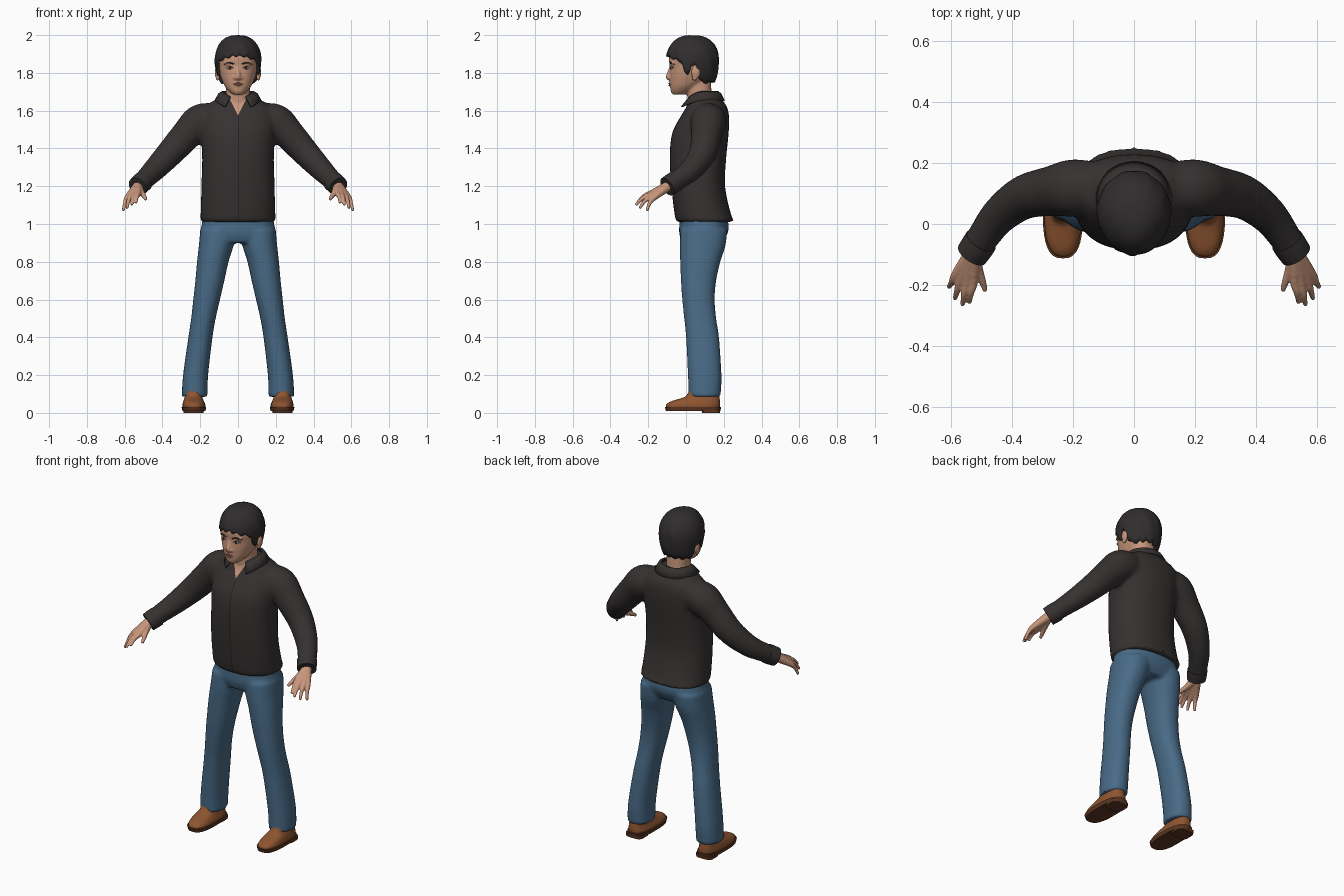
import bpy, bmesh, math
from mathutils import Vector, Matrix
from mathutils.bvhtree import BVHTree

cube = bpy.data.objects.get("Cube")
if cube:
    bpy.data.objects.remove(cube)


def material(name, rgb):
    m = bpy.data.materials.new(name)
    m.use_nodes = True
    m.diffuse_color = (*rgb, 1)
    node = m.node_tree.nodes["Principled BSDF"]
    node.inputs["Base Color"].default_value = (*rgb, 1)
    node.inputs["Roughness"].default_value = 0.8
    return m


SHIRT = material("shirt charcoal", (.037, .031, .031))
SEAM = material("seam black", (.015, .013, .013))
DENIM = material("denim blue", (.065, .145, .24))
SKIN = material("skin", (.58, .31, .2))
HAIR = material("hair black", (.03, .026, .027))
LEATHER = material("shoe brown", (.27, .09, .03))
SOLE = material("sole brown", (.11, .038, .016))
LIP = material("lip", (.4, .16, .11))
EYE = material("eye white", (.55, .5, .46))


def finish(name, bm, *mats, voxel=0, smooth=4, angle=50):
    """Turn a bmesh into an object; voxel welds overlapping pieces into one skin."""
    bmesh.ops.recalc_face_normals(bm, faces=bm.faces)
    me = bpy.data.meshes.new(name)
    bm.to_mesh(me)
    bm.free()
    ob = bpy.data.objects.new(name, me)
    bpy.context.collection.objects.link(ob)
    if voxel:
        rem = ob.modifiers.new("weld", 'REMESH')
        rem.mode, rem.voxel_size = 'VOXEL', voxel
        sm = ob.modifiers.new("soften", 'SMOOTH')
        sm.factor, sm.iterations = .5, smooth
        dg = bpy.context.evaluated_depsgraph_get()
        me = bpy.data.meshes.new_from_object(ob.evaluated_get(dg))
        ob.modifiers.clear()
        ob.data = me
    me.materials.clear()
    for m in mats:
        me.materials.append(m)
    bpy.ops.object.select_all(action='DESELECT')
    ob.select_set(True)
    bpy.context.view_layer.objects.active = ob
    bpy.ops.object.shade_smooth_by_angle(angle=math.radians(angle))
    return ob


def spline(rows, n):
    """Catmull-Rom interpolation of equal-length tuples."""
    rows = [Vector(r) for r in rows]
    pad = [rows[0]] + rows + [rows[-1]]
    out = []
    for a, b, c, d in zip(pad, pad[1:], pad[2:], pad[3:]):
        for i in range(n):
            t = i / n
            out.append((b * 2 + (c - a) * t + (a * 2 - b * 5 + c * 4 - d) * t * t
                        + (b * 3 - a - c * 3 + d) * t ** 3) / 2)
    return out + [rows[-1]]


def skin(bm, rings):
    rings = [[bm.verts.new(p) for p in r] for r in rings]
    k = len(rings[0])
    for a, b in zip(rings, rings[1:]):
        for i in range(k):
            bm.faces.new((a[i], a[(i + 1) % k], b[(i + 1) % k], b[i]))
    bm.faces.new(rings[0])
    bm.faces.new(rings[-1])


def stack(bm, rows, p=2.3, side=1, n=4, seg=32):
    """Level cross-sections, each row is z, x from, x to, y from, y to."""
    rings = []
    for z, x0, x1, y0, y1 in spline(rows, n):
        ring = []
        for i in range(seg):
            c, s = math.cos(i * math.tau / seg), math.sin(i * math.tau / seg)
            x = (x0 + x1) / 2 + (x1 - x0) / 2 * math.copysign(abs(c) ** (2 / p), c)
            y = (y0 + y1) / 2 + (y1 - y0) / 2 * math.copysign(abs(s) ** (2 / p), s)
            ring.append((side * x, y, z))
        rings.append(ring)
    skin(bm, rings)


def tube(bm, rows, side=1, n=4, seg=14):
    """Round limb along a path, each row is x, y, z, radius."""
    pts = spline(rows, n)
    rings = []
    for i, q in enumerate(pts):
        d = (pts[min(i + 1, len(pts) - 1)] - pts[max(i - 1, 0)]).to_3d()
        u = d.cross(Vector((0, 1, .3))).normalized()
        v = d.cross(u).normalized()
        ring = []
        for j in range(seg):
            a = j * math.tau / seg
            w = q.to_3d() + (u * math.cos(a) + v * math.sin(a)) * q[3]
            ring.append((side * w.x, w.y, w.z))
        rings.append(ring)
    skin(bm, rings)


def ball(bm, centre, radii):
    mat = Matrix.Translation(centre) @ Matrix.Diagonal((*radii, 1))
    bmesh.ops.create_uvsphere(bm, u_segments=20, v_segments=12, radius=1, matrix=mat)


def mirrored(rows):
    return [(z, -x, x, y0, y1) for z, x, y0, y1 in rows]


# Shirt: body and sleeves welded together
bm = bmesh.new()
stack(bm, mirrored([(1.01, .2, -.052, .258), (1.06, .198, -.062, .236), (1.2, .194, -.078, .207),
                    (1.35, .19, -.086, .213), (1.48, .197, -.074, .226), (1.57, .2, -.028, .228),
                    (1.62, .175, .002, .217), (1.655, .125, .012, .192), (1.685, .085, .022, .165)]))
for side in (1, -1):
    tube(bm, [(.12, .12, 1.555, .085), (.2, .118, 1.54, .095), (.27, .108, 1.475, .083), (.36, .088, 1.375, .073),
              (.44, .03, 1.29, .062), (.49, -.035, 1.24, .054), (.525, -.09, 1.205, .052)], side, seg=20)
shirt = finish("shirt", bm, SHIRT, SKIN, SEAM, voxel=.012, smooth=6)

# Open neck and front seam, cut into the shirt faces
bm = bmesh.new()
bm.from_mesh(shirt.data)
cuts = [((0, 0, 1.575), (1, 0, -.5)), ((0, 0, 1.575), (-1, 0, -.5)), ((0, 0, 0), (1, 0, 0)), ((.005, 0, 0), (1, 0, 0))]
for co, no in cuts:
    bmesh.ops.bisect_plane(bm, geom=bm.verts[:] + bm.edges[:] + bm.faces[:], plane_co=co, plane_no=no)
for f in bm.faces:
    c = f.calc_center_median()
    if c.y < .1 and abs(c.x) < .5 * (c.z - 1.575):
        f.material_index = 1
    elif c.y < 0 and 0 < c.x < .005 and 1.02 < c.z < 1.58:
        f.material_index = 2
bm.to_mesh(shirt.data)
bm.free()

# Folded collar
bm = bmesh.new()
strip = []
N = 28
for i in range(N + 1):
    a = math.radians(-62 + 304 * i / N)
    c, s = math.cos(a), math.sin(a)
    front = max(0, -s) ** 2
    strip.append([bm.verts.new(p) for p in (
        (.082 * c, .09 + .078 * s, 1.70 - .035 * front),
        (.1 * c, .09 + .092 * s, 1.69 - .04 * front),
        (.122 * c + .012 * front * math.copysign(1, c), .09 + (.112 + .02 * front) * s, 1.652 - .04 * front))])
for a, b in zip(strip, strip[1:]):
    for k in range(2):
        bm.faces.new((a[k], b[k], b[k + 1], a[k + 1]))
collar = finish("collar", bm, SHIRT)
thick = collar.modifiers.new("cloth", 'SOLIDIFY')
thick.thickness, thick.offset = .008, 0

# Jeans: hips and both legs welded together
bm = bmesh.new()
stack(bm, mirrored([(1.07, .18, -.03, .2), (1.0, .192, -.035, .226), (.95, .196, -.036, .22), (.9, .17, -.02, .19)]))
for side in (1, -1):
    stack(bm, [(.97, .005, .2, -.03, .22), (.88, .025, .208, -.033, .208), (.8, .05, .217, -.031, .182),
               (.7, .072, .226, -.027, .16), (.6, .095, .237, -.02, .152), (.5, .118, .248, -.01, .16),
               (.4, .135, .263, 0, .175), (.2, .158, .291, .01, .188), (.085, .162, .298, .014, .183)], 2.2, side)
finish("jeans", bm, DENIM, voxel=.011, smooth=5)

# Left and right parts
for side, label in ((1, "left"), (-1, "right")):
    bm = bmesh.new()
    tube(bm, [(.502, -.055, 1.226, .055), (.515, -.075, 1.214, .055), (.532, -.1, 1.198, .053)], side, seg=24)
    finish(label + "_cuff", bm, SHIRT)

    bm = bmesh.new()
    wrist = (.53, -.095, 1.2, .027)
    fingers = [((.527, -.185, 1.163), (.54, -.258, 1.112)), ((.547, -.185, 1.157), (.563, -.266, 1.1)),
               ((.567, -.178, 1.149), (.588, -.246, 1.083)), ((.583, -.165, 1.143), (.608, -.207, 1.07))]
    for knuckle, tip in fingers:
        mid = (Vector(knuckle) + Vector(tip)) / 2 + Vector((.002, -.005, .007))
        tube(bm, [wrist, (*knuckle, .0165), (*mid, .011), (*tip, .0075)], side)
    tube(bm, [wrist, (.512, -.15, 1.168, .017), (.497, -.19, 1.147, .012), (.488, -.22, 1.13, .008)], side)
    finish(label + "_hand", bm, SKIN, voxel=.004, smooth=4)

    bm = bmesh.new()
    stack(bm, [(.022, .174, .292, -.104, .177), (.042, .173, .294, -.106, .18), (.06, .18, .29, -.082, .18),
               (.075, .186, .285, -.035, .178), (.09, .19, .281, .0, .176), (.13, .195, .278, .022, .172)], 2.6, side)
    finish(label + "_shoe", bm, LEATHER)
    bm = bmesh.new()
    stack(bm, [(.01, .172, .294, -.106, .182), (.032, .168, .299, -.113, .186)], 2.7, side, 1)
    stack(bm, [(0, .182, .288, .085, .18), (.02, .18, .29, .08, .182)], 4, side, 1)
    finish(label + "_sole", bm, SOLE)

    bm = bmesh.new()
    ball(bm, (side * .109, .052, 1.803), (.014, .024, .036))
    ball(bm, (side * .108, .046, 1.775), (.01, .014, .016))
    finish(label + "_ear", bm, SKIN, voxel=.004, smooth=3)

# Head with neck and nose
bm = bmesh.new()
stack(bm, mirrored([(1.685, .025, -.07, -.01), (1.70, .045, -.08, .03), (1.725, .067, -.084, .07),
                    (1.755, .083, -.086, .11), (1.79, .096, -.087, .14), (1.83, .104, -.086, .155),
                    (1.88, .108, -.09, .16), (1.93, .098, -.074, .15), (1.97, .06, -.03, .11)]), 2.15)
stack(bm, mirrored([(1.58, .065, .01, .14), (1.65, .064, .008, .138), (1.7, .064, .005, .135), (1.78, .066, .0, .13)]))
tube(bm, [(0, -.078, 1.835, .009), (0, -.087, 1.805, .011), (0, -.094, 1.779, .014), (0, -.084, 1.767, .011)])
for side in (1, -1):
    ball(bm, (side * .015, -.084, 1.774), (.011, .012, .009))
    ball(bm, (side * .042, -.068, 1.85), (.032, .015, .009))
ball(bm, (0, -.078, 1.74), (.026, .013, .013))
head = finish("head", bm, SKIN, voxel=.006, smooth=4)

# Facial details laid on the head surface
surface = BVHTree.FromObject(head, bpy.context.evaluated_depsgraph_get())


def on_face(x, z, lift=0):
    hit = surface.ray_cast(Vector((x, -1, z)), Vector((0, 1, 0)))[0]
    return Vector((x, hit.y - lift, z))


def stroke(name, mat, rows):
    bm = bmesh.new()
    tube(bm, [(*on_face(x, z), r) for x, z, r in rows], seg=8)
    finish(name, bm, mat)


for side, label in ((1, "left"), (-1, "right")):
    stroke(label + "_brow", HAIR, [(side * x, z, r) for x, z, r in
                                  ((.02, 1.846, .003), (.04, 1.853, .0045), (.058, 1.853, .004), (.073, 1.844, .002))])
    stroke(label + "_lash", HAIR, [(side * x, z, r) for x, z, r in
                                  ((.025, 1.824, .0015), (.043, 1.833, .003), (.063, 1.826, .0015))])
    for part, mat, rad, lift in (("eye", EYE, (.018, .005, .007), 0), ("iris", HAIR, (.0065, .003, .0065), .004)):
        bm = bmesh.new()
        ball(bm, on_face(side * .043, 1.826, lift), rad)
        finish(label + "_" + part, bm, mat)
stroke("upper_lip", LIP, [(-.027, 1.74, .002), (-.01, 1.744, .004), (.01, 1.744, .004), (.027, 1.74, .002)])
stroke("lower_lip", LIP, [(-.02, 1.737, .002), (0, 1.734, .0045), (.02, 1.737, .002)])

# Hair cap: the hairline height depends on how far forward each column lies
HAIRLINE = [(-1, 1.755), (-.5, 1.745), (-.3, 1.77), (-.15, 1.835), (.08, 1.84), (.16, 1.79),
            (.3, 1.79), (.4, 1.855), (.65, 1.87), (1, 1.892)]


def hairline(u):
    for (a, za), (b, zb) in zip(HAIRLINE, HAIRLINE[1:]):
        if u <= b:
            return za + (zb - za) * (u - a) / (b - a)
    return HAIRLINE[-1][1]


bm = bmesh.new()
COLS, ROWS = 96, 14
top = bm.verts.new((0, .035, 1.998))
cols = []
for i in range(COLS):
    a = i * math.tau / COLS
    c, s = math.cos(a), math.sin(a)
    edge = hairline(-s) + .006 * math.sin(i * math.tau / 6)
    low = math.asin((edge - 1.87) / (.13 if edge > 1.87 else .2))
    col = []
    for j in range(ROWS):
        phi = low + (math.pi / 2 - low) * j / ROWS
        z = 1.87 + (.13 if phi > 0 else .2) * math.sin(phi)
        r = math.cos(phi) ** .8 * (1 + .012 * math.sin(11 * a + 5 * phi) * math.cos(phi))
        col.append(bm.verts.new((.123 * r * c * (1 + .1 * min(s, 0)), .035 + .14 * r * s, z)))
    cols.append(col)
for a, b in zip(cols, cols[1:] + cols[:1]):
    for j in range(ROWS - 1):
        bm.faces.new((a[j], b[j], b[j + 1], a[j + 1]))
    bm.faces.new((a[-1], b[-1], top))
hair = finish("hair", bm, HAIR)
shell = hair.modifiers.new("shell", 'SOLIDIFY')
shell.thickness, shell.offset = .018, -1
